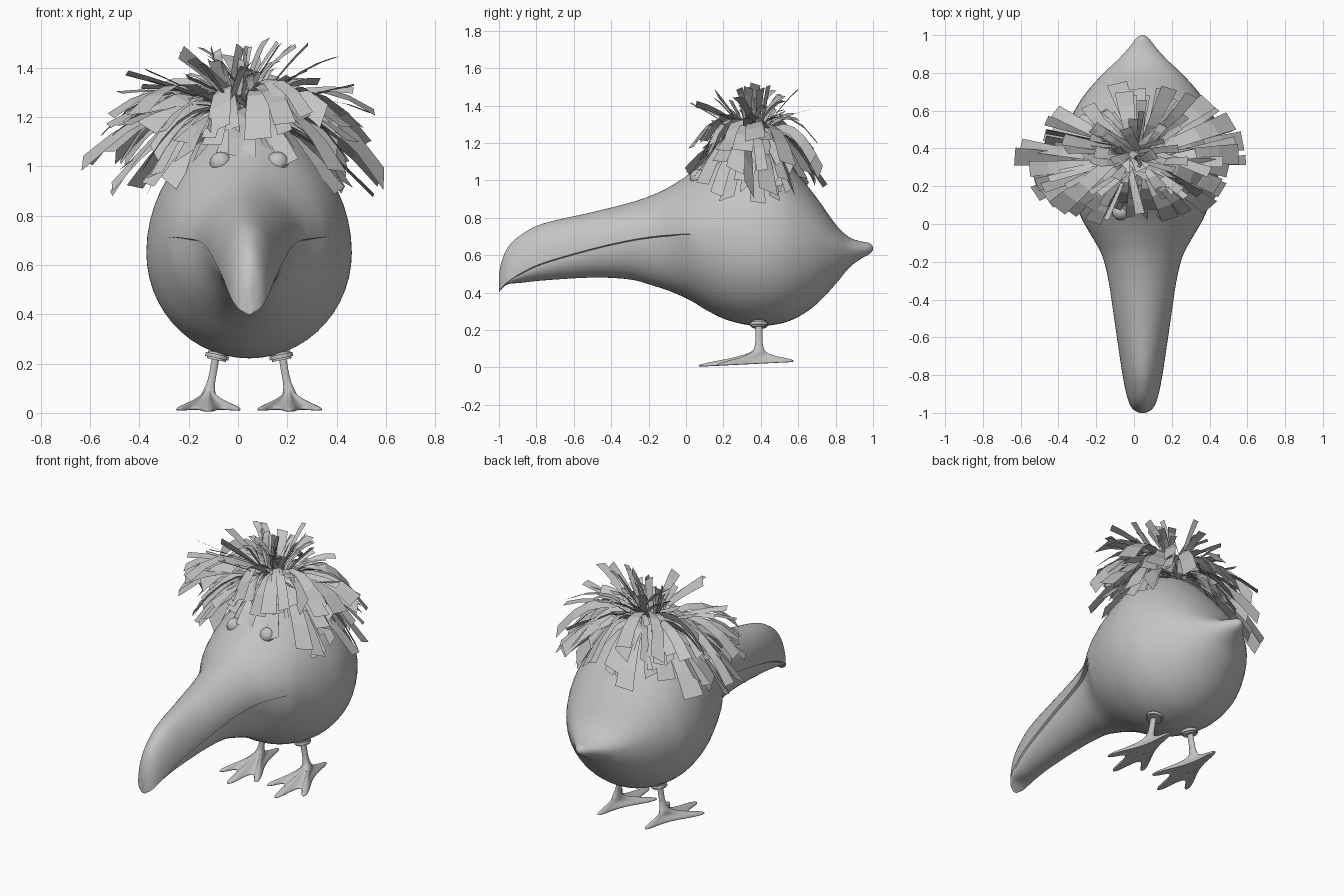
import bpy, bmesh, math, random
from mathutils import Vector, Matrix

if "Cube" in bpy.data.objects:
    bpy.data.objects.remove(bpy.data.objects["Cube"], do_unlink=True)

random.seed(5)
MID = 0.045          # centre line of the body
SHADE = (0.55, 0.55, 0.55, 1)

grey = bpy.data.materials.new("plain_grey")
grey.use_nodes = True
grey.diffuse_color = SHADE
grey.node_tree.nodes["Principled BSDF"].inputs["Base Color"].default_value = SHADE


def finish(name, bm, smooth=True, angle=40, recalc=True):
    if recalc:
        bmesh.ops.recalc_face_normals(bm, faces=bm.faces)
    mesh = bpy.data.meshes.new(name)
    bm.to_mesh(mesh)
    bm.free()
    mesh.materials.append(grey)
    if smooth:
        for p in mesh.polygons:
            p.use_smooth = True
        mesh.set_sharp_from_angle(angle=math.radians(angle))
    ob = bpy.data.objects.new(name, mesh)
    bpy.context.collection.objects.link(ob)
    return ob


def loft(bm, rings):
    """Skin a list of closed rings and cap both ends."""
    rows = [[bm.verts.new(p) for p in ring] for ring in rings]
    n = len(rows[0])
    for a, b in zip(rows, rows[1:]):
        for i in range(n):
            j = (i + 1) % n
            bm.faces.new((a[i], a[j], b[j], b[i]))
    bm.faces.new(rows[0])
    bm.faces.new(rows[-1])


def spline(rows, steps):
    """Catmull-Rom interpolation of rows of numbers."""
    pts = [rows[0]] + rows + [rows[-1]]
    out = []
    for a, b, c, d in zip(pts, pts[1:], pts[2:], pts[3:]):
        for s in range(steps):
            t = s / steps
            out.append([q + t / 2 * (r - p + t * (2 * p - 5 * q + 4 * r - w + t * (3 * (q - r) + w - p)))
                        for p, q, r, w in zip(a, b, c, d)])
    return out + [rows[-1]]


# Body and beak: y, top, widest height (mouth line on the beak), bottom, half width
stations = [
    [-1.0, .50, .405, .40, .015],
    [-.985, .57, .425, .42, .045],
    [-.95, .645, .46, .445, .07],
    [-.88, .71, .505, .452, .09],
    [-.76, .77, .56, .465, .112],
    [-.5, .83, .635, .48, .15],
    [-.3, .88, .68, .47, .18],
    [-.17, .925, .70, .435, .213],
    [-.08, .97, .708, .405, .26],
    [.02, 1.035, .712, .36, .318],
    [.12, 1.115, .69, .30, .36],
    [.23, 1.17, .665, .25, .395],
    [.37, 1.185, .65, .222, .417],
    [.5, 1.13, .65, .233, .402],
    [.6, 1.03, .65, .27, .36],
    [.7, .905, .645, .34, .295],
    [.8, .765, .635, .445, .205],
    [.87, .698, .627, .53, .13],
    [.93, .675, .63, .577, .075],
    [.98, .665, .635, .605, .035],
    [1.0, .645, .636, .627, .008],
]


def body_ring(y, top, mid, low, half, n=26):
    pinch = 1 + .3 * math.exp(-((y - .1) / .4) ** 2)
    # the lower jaw sits slightly inside the upper one
    step = min(1, max(0, (.03 - y) / .12))
    jaw = 1 - .09 * step
    ring = []
    for i in range(n + 1):
        t = math.pi * i / n
        c = math.cos(t)
        x = math.copysign(abs(c) ** pinch, c) * half
        ring.append((MID + x, y, mid + (top - mid) * math.sin(t)))
    lip = min(.006 * step, (mid - low) * .3)
    for i in range(n + 1):
        t = math.pi * (1 + i / n)
        ring.append((MID + half * jaw * math.cos(t), y,
                     mid - lip + (mid - lip - low) * math.sin(t)))
    return ring


bm = bmesh.new()
loft(bm, [body_ring(*row) for row in spline(stations, 5)])
bmesh.ops.remove_doubles(bm, verts=bm.verts, dist=.0002)
finish("body_and_beak", bm, angle=50)

# Eyes
for side, name in ((-1, "right_eye"), (1, "left_eye")):
    bm = bmesh.new()
    bmesh.ops.create_uvsphere(bm, u_segments=20, v_segments=12, radius=.045,
                              matrix=Matrix.Translation((MID + side * .115, .065, 1.015)))
    finish(name, bm)

# Half of a webbed foot outline, from heel to middle toe, relative to the ankle
half_foot = [(.012, .19), (.022, .10), (.036, .02), (.068, -.06), (.112, -.14), (.14, -.215),
             (.118, -.235), (.085, -.175), (.052, -.14), (.03, -.2), (.018, -.33)]
outline = half_foot + [(-x, y) for x, y in reversed(half_foot)]


def foot_ring(shrink, lift):
    # the sole slopes down from the heel to the toes
    return [(x * shrink, y * shrink, lift + .05 * y * shrink) for x, y in outline]


def leg_ring(radius, z, dx):
    ring = []
    for x, y in outline:
        a = math.atan2(y + .03, x)
        ring.append((dx + radius * math.cos(a), radius * math.sin(a), z))
    return ring


for side, name in ((-1, "right"), (1, "left")):
    hip = Vector((MID + side * .13, .39, 0))
    ankle = Vector((MID + side * .165, .39, 0))
    lean = hip.x - ankle.x
    # Leg and webbed foot in one skin
    bm = bmesh.new()
    loft(bm, [foot_ring(.5, .024), foot_ring(.97, .017), foot_ring(1.02, .025),
              foot_ring(.92, .036), foot_ring(.5, .054), leg_ring(.034, .078, 0),
              leg_ring(.021, .11, lean * .2), leg_ring(.017, .16, lean * .55),
              leg_ring(.021, .26, lean)])
    bmesh.ops.translate(bm, verts=bm.verts, vec=ankle)
    ob = finish(name + "_leg_and_foot", bm, angle=180)
    sub = ob.modifiers.new("Smooth", "SUBSURF")
    sub.levels = sub.render_levels = 2
    # Cuff where the leg meets the body
    bm = bmesh.new()
    tilt = Matrix.Translation(hip + Vector((0, 0, .23))) @ Matrix.Rotation(-side * .2, 4, 'Y')
    bmesh.ops.create_cone(bm, cap_ends=True, segments=24, radius1=.048, radius2=.048,
                          depth=.032, matrix=tilt)
    bmesh.ops.bevel(bm, geom=[e for e in bm.edges if len(e.link_faces) == 2 and
                              e.calc_face_angle() > 1], offset=.008, segments=2, affect='EDGES')
    finish(name + "_cuff", bm)


def hair_strip(bm, angle, reach, climb, bulge, wide):
    """A bent flat strip from the crown, widening towards its tip."""
    root = Vector((random.uniform(-.06, .08), .36 + random.uniform(-.04, .04), 1.22))
    flat = Vector((math.cos(angle), .66 * math.sin(angle), 0)) * reach
    across = Vector((-math.sin(angle), math.cos(angle), 0))
    roll = random.gauss(0, .45)
    w = (across * math.cos(roll) + Vector((0, 0, math.sin(roll)))) * wide
    prev = None
    for s in range(6):
        t = s / 5
        p = root + flat * t + Vector((0, 0, climb * t + bulge * 4 * t * (1 - t)))
        half = w * (.4 + .6 * t)
        pair = (bm.verts.new(p - half), bm.verts.new(p + half))
        if prev:
            bm.faces.new((prev[0], pair[0], pair[1], prev[1]))
        prev = pair


# Shaggy hair: broad strips drape over the head, thinner ones stand up
bm = bmesh.new()
DRAPED, UPRIGHT = 120, 60
for k in range(DRAPED):
    a = k * 2.39996 + random.uniform(-.2, .2)
    reach = random.uniform(.36, .58)
    sink = -random.uniform(.0, .34) * (.7 + .3 * abs(math.cos(a)))
    hair_strip(bm, a, reach, sink, random.uniform(.05, .14), random.uniform(.03, .06))
for k in range(UPRIGHT):
    a = k * 2.39996 + random.uniform(-.3, .3)
    reach = random.uniform(.03, .54)
    climb = .31 * math.sqrt(1 - (reach / .62) ** 2) * random.uniform(.45, 1)
    hair_strip(bm, a, reach, climb, random.uniform(0, .05), random.uniform(.012, .035))
finish("hair", bm, smooth=False, recalc=False)
